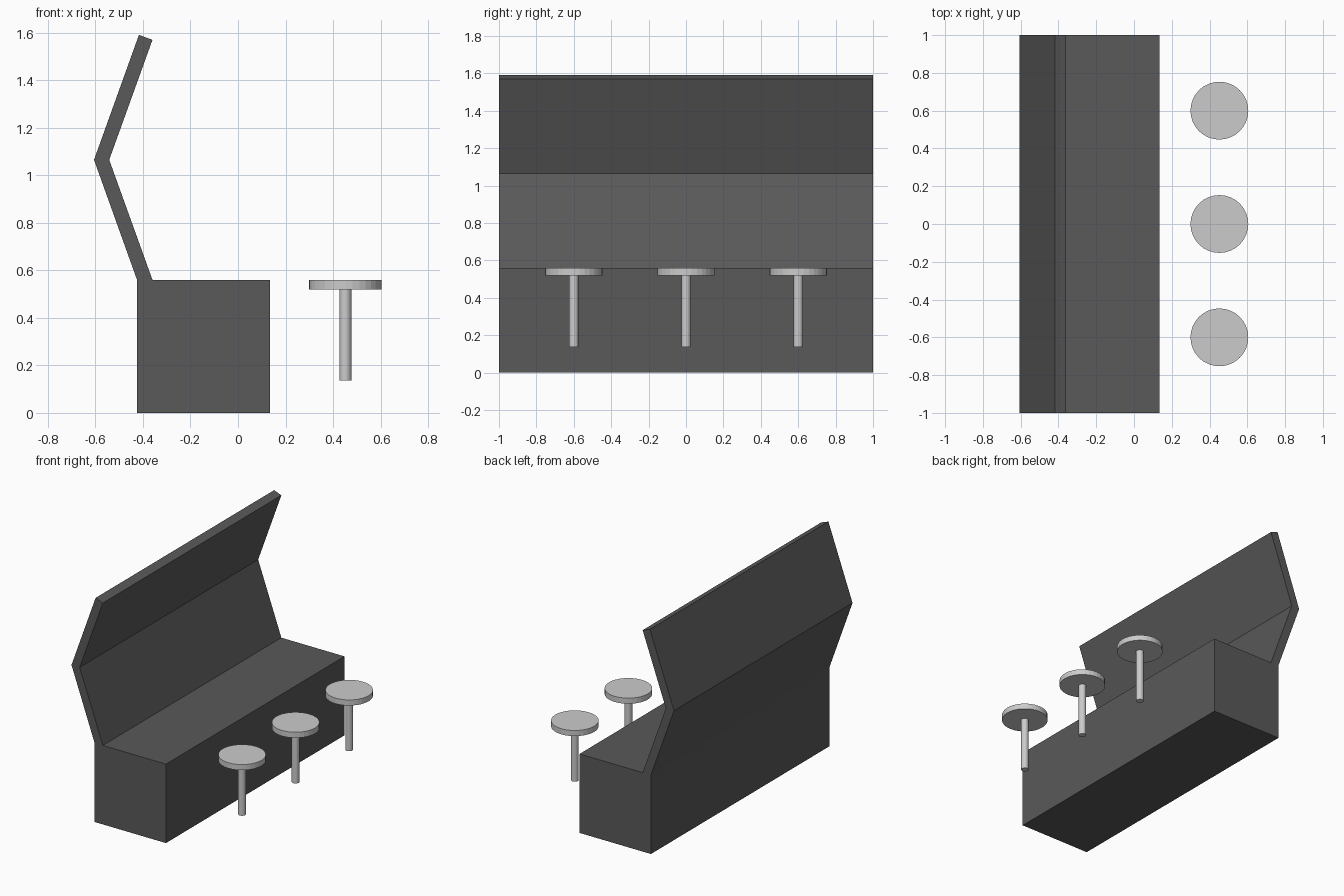
import bpy, bmesh
from mathutils import Matrix

if "Cube" in bpy.data.objects:
    bpy.data.objects.remove(bpy.data.objects["Cube"])

dark = bpy.data.materials.new("dark_grey")
dark.diffuse_color = (0.1, 0.1, 0.1, 1)
dark.use_nodes = True
dark.node_tree.nodes["Principled BSDF"].inputs["Base Color"].default_value = dark.diffuse_color


def finish(name, bm, material=None):
    bmesh.ops.recalc_face_normals(bm, faces=bm.faces)
    mesh = bpy.data.meshes.new(name)
    bm.to_mesh(mesh)
    bm.free()
    obj = bpy.data.objects.new(name, mesh)
    bpy.context.collection.objects.link(obj)
    if material:
        mesh.materials.append(material)
    return obj


def extruded_profile(name, points, half_length, material):
    bm = bmesh.new()
    face = bm.faces.new([bm.verts.new((x, -half_length, z)) for x, z in points])
    side = bmesh.ops.extrude_face_region(bm, geom=[face], use_keep_orig=True)
    moved = [v for v in side["geom"] if isinstance(v, bmesh.types.BMVert)]
    bmesh.ops.translate(bm, verts=moved, vec=(0, 2 * half_length, 0))
    return finish(name, bm, material)


def cylinder(name, x, y, z0, z1, radius, sides):
    bm = bmesh.new()
    bmesh.ops.create_cone(bm, cap_ends=True, segments=sides,
                          radius1=radius, radius2=radius, depth=z1 - z0,
                          matrix=Matrix.Translation((x, y, (z0 + z1) / 2)))
    return finish(name, bm)


# Counter block with the angled back panel rising from its rear edge
extruded_profile("counter_with_bent_back", [
    (-0.425, 0), (0.135, 0), (0.135, 0.56), (-0.36, 0.56),
    (-0.542, 1.065), (-0.36, 1.57), (-0.417, 1.591),
    (-0.606, 1.065), (-0.425, 0.56)], 1.0, dark)

# Row of three stools
for i, y in enumerate((-0.6, 0, 0.6), 1):
    cylinder(f"stool_seat_{i}", 0.452, y, 0.52, 0.56, 0.153, 32)
    cylinder(f"stool_post_{i}", 0.452, y, 0.137, 0.52, 0.025, 32)
